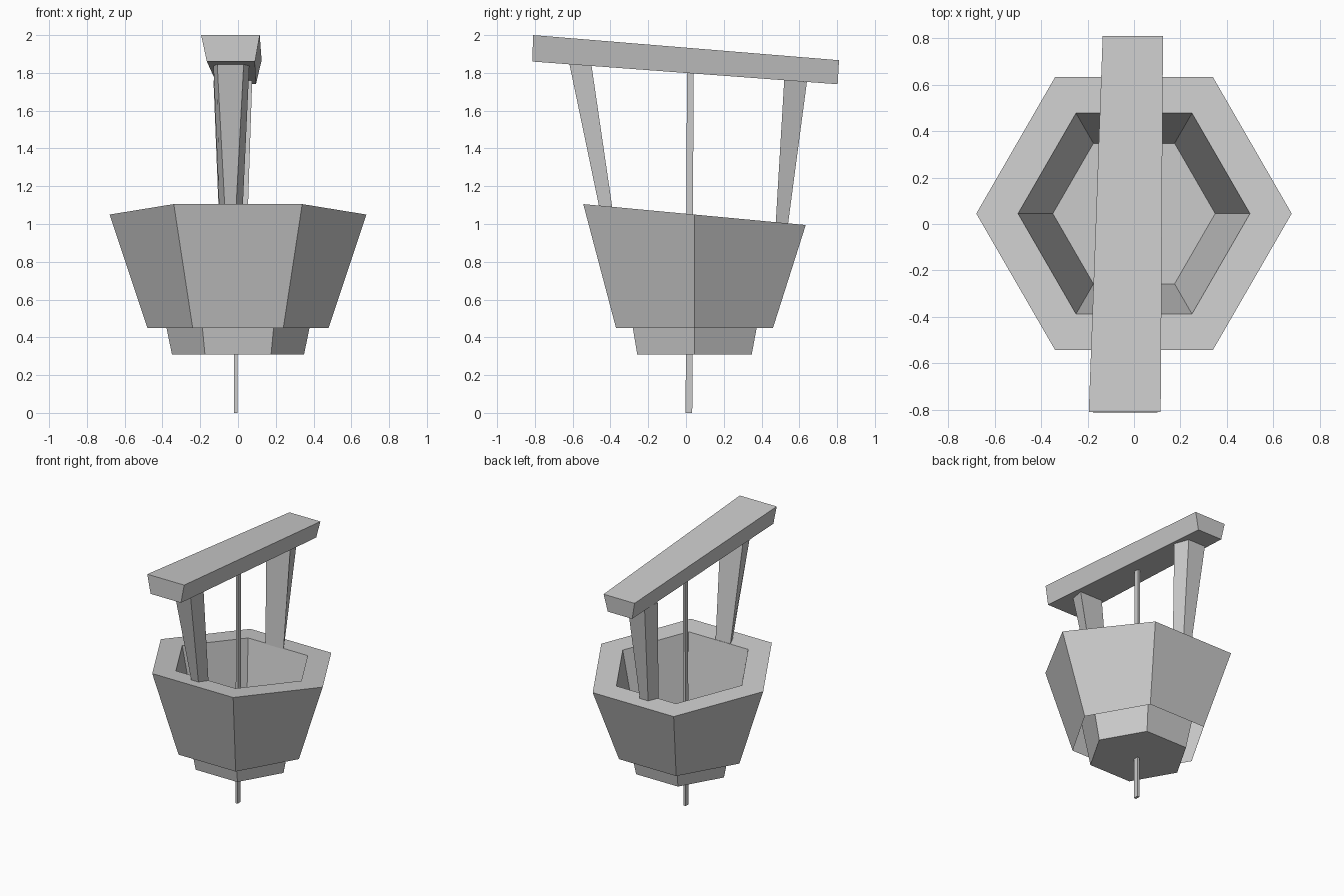
import bpy
from math import cos, sin, pi

if "Cube" in bpy.data.objects:
    bpy.data.objects.remove(bpy.data.objects["Cube"])

CY = 0.045  # centre of the bucket in y


def rim_z(y):
    return 1.05 - 0.094 * (y - CY)


def loft(name, rings, cap_start=True, cap_end=True):
    """Join rings of equal point count with quads."""
    n = len(rings[0])
    verts = [p for r in rings for p in r]
    faces = []
    for k in range(len(rings) - 1):
        a, b = k * n, (k + 1) * n
        faces += [(a + i, a + (i + 1) % n, b + (i + 1) % n, b + i) for i in range(n)]
    if cap_start:
        faces.append(tuple(reversed(range(n))))
    if cap_end:
        faces.append(tuple(range(len(verts) - n, len(verts))))
    mesh = bpy.data.meshes.new(name)
    mesh.from_pydata(verts, [], faces)
    obj = bpy.data.objects.new(name, mesh)
    bpy.context.collection.objects.link(obj)
    return obj


def hexagon(r, z=None):
    pts = [(r * cos(i * pi / 3), CY + r * sin(i * pi / 3)) for i in range(6)]
    return [(x, y, rim_z(y) if z is None else z) for x, y in pts]


# Bucket: outer skirt, slanted rim, inner cup that pokes out below the open skirt
loft("bucket", [hexagon(0.48, 0.45), hexagon(0.68), hexagon(0.50), hexagon(0.35, 0.31)],
     cap_start=False)


# Posts: trapezoid section, wide on the inner side, flaring upward
def post(name, base, top):
    def ring(section, height):
        (yo, xo0, xo1), (yi, xi0, xi1) = section
        return [(x, y, height(y)) for x, y in
                ((xo0, yo), (xo1, yo), (xi1, yi), (xi0, yi))]
    loft(name, [ring(base, lambda y: rim_z(y) - 0.005),
                ring(top, lambda y: 1.80 - 0.075 * y)])


post("front_post", ((-0.46, -0.07, -0.01), (-0.39, -0.10, 0.025)),
     ((-0.617, -0.11, 0.03), (-0.50, -0.13, 0.06)))
post("back_post", ((0.54, -0.06, 0.01), (0.475, -0.10, 0.05)),
     ((0.64, -0.10, 0.045), (0.52, -0.13, 0.075)))

# Crossbeam: slanted, narrower underneath
loft("crossbeam", [
    [(-0.165, -0.813, 1.86), (0.09, -0.813, 1.86), (0.115, -0.81, 2.0), (-0.195, -0.81, 2.0)],
    [(-0.11, 0.803, 1.74), (0.095, 0.803, 1.74), (0.125, 0.81, 1.867), (-0.135, 0.81, 1.867)],
])


# Rope: thin, hanging from the beam and through the bucket floor
def rope_ring(y, z):
    return [(-0.02, y, z), (-0.002, y, z), (-0.002, y + 0.035, z), (-0.02, y + 0.035, z)]


loft("rope", [rope_ring(-0.002, 0.0), rope_ring(0.005, 1.80)])
